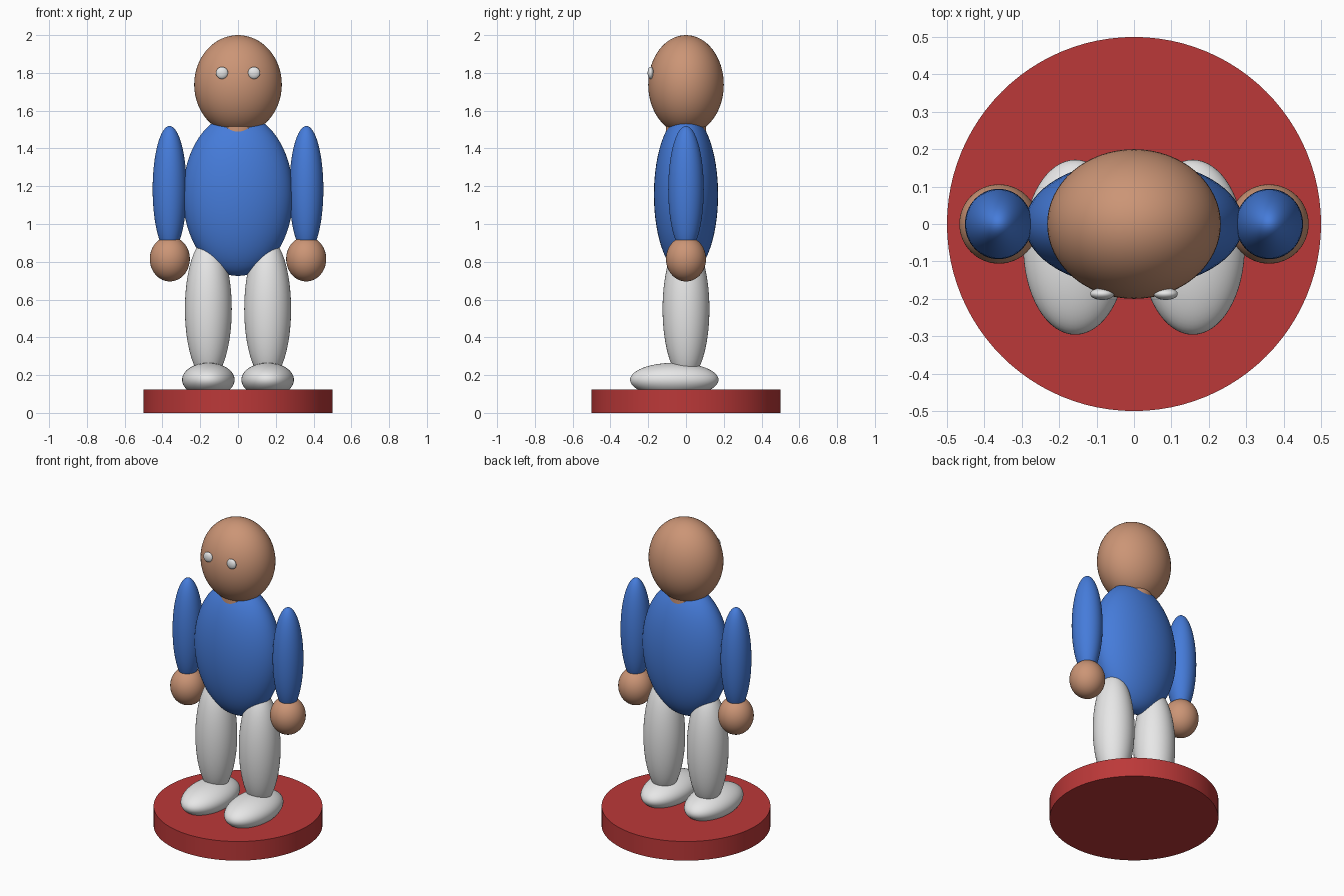
import bpy
import math

default = bpy.data.objects.get("Cube")
if default:
    bpy.data.objects.remove(default, do_unlink=True)


def make_material(name, rgb):
    mat = bpy.data.materials.new(name)
    mat.use_nodes = True
    colour = (*rgb, 1.0)
    mat.diffuse_color = colour
    mat.node_tree.nodes["Principled BSDF"].inputs["Base Color"].default_value = colour
    return mat


skin = make_material("warm skin", (0.6, 0.3, 0.18))
blue = make_material("shirt blue", (0.06, 0.2, 0.7))
white = make_material("soft white", (0.8, 0.8, 0.8))
red = make_material("base red", (0.5, 0.04, 0.04))


def finish(name, mat):
    obj = bpy.context.object
    obj.name = obj.data.name = name
    obj.data.materials.append(mat)
    bpy.ops.object.transform_apply(location=False, rotation=False, scale=True)
    bpy.ops.object.shade_smooth_by_angle(angle=math.radians(40))
    return obj


def ellipsoid(name, centre, radii, mat):
    bpy.ops.mesh.primitive_uv_sphere_add(segments=64, ring_count=32, radius=1, location=centre)
    bpy.context.object.scale = radii
    return finish(name, mat)


def cylinder(name, radius, bottom, top, mat):
    bpy.ops.mesh.primitive_cylinder_add(vertices=96, radius=radius, depth=top - bottom,
                                        location=(0, 0, (bottom + top) / 2))
    return finish(name, mat)


def pair(name, centre, radii, mat):
    x, y, z = centre
    for side, sign in (("left", 1), ("right", -1)):
        ellipsoid(f"{side}_{name}", (sign * x, y, z), radii, mat)


# Round stand
cylinder("base", 0.5, 0, 0.125, red)

# Body, neck and head
ellipsoid("torso", (0, 0, 1.155), (0.292, 0.17, 0.43), blue)
cylinder("neck", 0.107, 1.40, 1.60, skin)
ellipsoid("head", (0, 0, 1.738), (0.232, 0.2, 0.262), skin)

# Mirrored parts
pair("eye", (0.085, -0.187, 1.80), (0.032, 0.016, 0.032), white)
pair("arm", (0.362, 0, 1.184), (0.09, 0.094, 0.335), blue)
pair("hand", (0.361, 0, 0.815), (0.106, 0.106, 0.119), skin)
pair("leg", (0.157, 0, 0.55), (0.124, 0.124, 0.375), white)
pair("foot", (0.157, -0.062, 0.175), (0.139, 0.234, 0.09), white)
